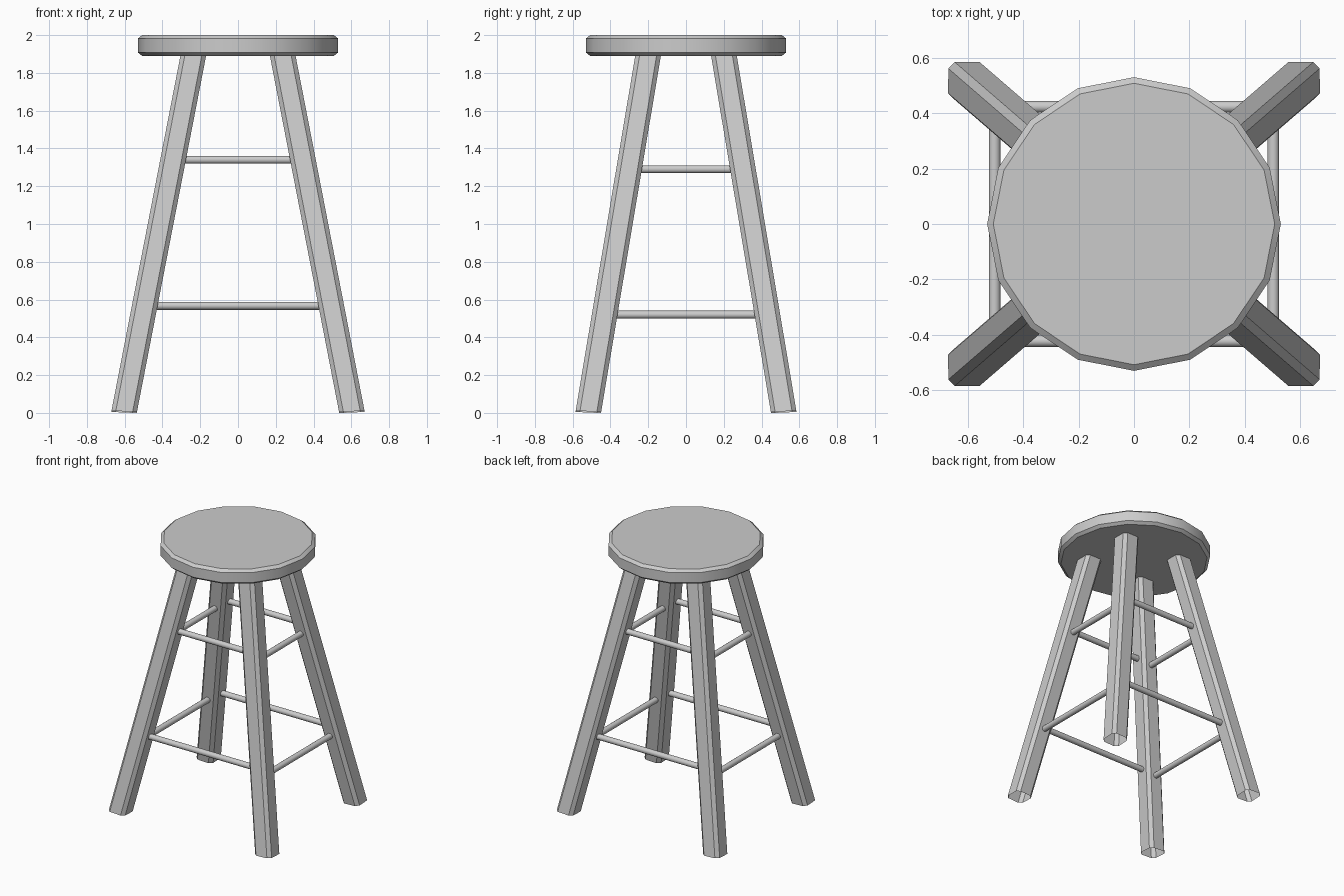
import bpy, bmesh
from mathutils import Vector
from math import cos, sin, pi

if "Cube" in bpy.data.objects:
    bpy.data.objects.remove(bpy.data.objects["Cube"])


def finish(name, bm, smooth=False):
    bmesh.ops.recalc_face_normals(bm, faces=bm.faces[:])
    mesh = bpy.data.meshes.new(name)
    bm.to_mesh(mesh)
    bm.free()
    obj = bpy.data.objects.new(name, mesh)
    bpy.context.collection.objects.link(obj)
    if smooth:
        bpy.ops.object.select_all(action='DESELECT')
        bpy.context.view_layer.objects.active = obj
        obj.select_set(True)
        bpy.ops.object.shade_smooth_by_angle(angle=pi / 6)
    return obj


def loft(bm, rings, cap_start=True, cap_end=True):
    loops = [[bm.verts.new(p) for p in ring] for ring in rings]
    n = len(loops[0])
    for a, b in zip(loops, loops[1:]):
        for i in range(n):
            j = (i + 1) % n
            bm.faces.new((a[i], a[j], b[j], b[i]))
    if cap_start:
        bm.faces.new(loops[0][::-1])
    if cap_end:
        bm.faces.new(loops[-1])


# Seat: 16-sided disc with chamfered rims
bm = bmesh.new()
profile = [(0.508, 1.89), (0.53, 1.908), (0.53, 1.982), (0.508, 2.0)]
loft(bm, [[(r * cos(i * pi / 8), r * sin(i * pi / 8), z) for i in range(16)]
          for r, z in profile])
finish("seat", bm, True)


# Leg centre line, in the +x +y quadrant
def leg_centre(z):
    t = z / 1.89
    return 0.604 + (0.237 - 0.604) * t, 0.518 + (0.201 - 0.518) * t


# Splayed legs: chamfered square section, open at the foot
H, C = 0.068, 0.045
section = [(H, -C), (H, C), (C, H), (-C, H), (-H, C), (-H, -C), (-C, -H), (C, -H)]
for sx, side in ((-1, "left"), (1, "right")):
    for sy, end in ((-1, "front"), (1, "back")):
        rings = []
        for base, tilt in ((0.0051, 0.045), (1.9, 0.0)):
            ring = []
            for dx, dy in section:
                z = base + tilt * (dx + dy)
                cx, cy = leg_centre(z)
                ring.append((sx * (cx + dx), sy * (cy + dy), z))
            rings.append(ring)
        bm = bmesh.new()
        loft(bm, rings, cap_start=False)
        finish(f"{end}_{side}_leg", bm)


# Rungs: round rods let into the legs
def rung(name, start, end, radius=0.021):
    start, end = Vector(start), Vector(end)
    u = (end - start).normalized()
    w = Vector((0, 0, 1))
    v = w.cross(u)
    bm = bmesh.new()
    loft(bm, [[p + radius * (cos(i * pi / 8) * v + sin(i * pi / 8) * w)
               for i in range(16)] for p in (start, end)])
    finish(name, bm, True)


for level, zx, zy in (("lower", 0.567, 0.52), ("upper", 1.34, 1.29)):
    x, y = leg_centre(zx)
    for s, n in ((-1, "front"), (1, "back")):
        rung(f"{level}_{n}_rung", (-x + 0.03, s * y, zx), (x - 0.03, s * y, zx))
    x, y = leg_centre(zy)
    for s, n in ((-1, "left"), (1, "right")):
        rung(f"{level}_{n}_rung", (s * x, -y + 0.03, zy), (s * x, y - 0.03, zy))
